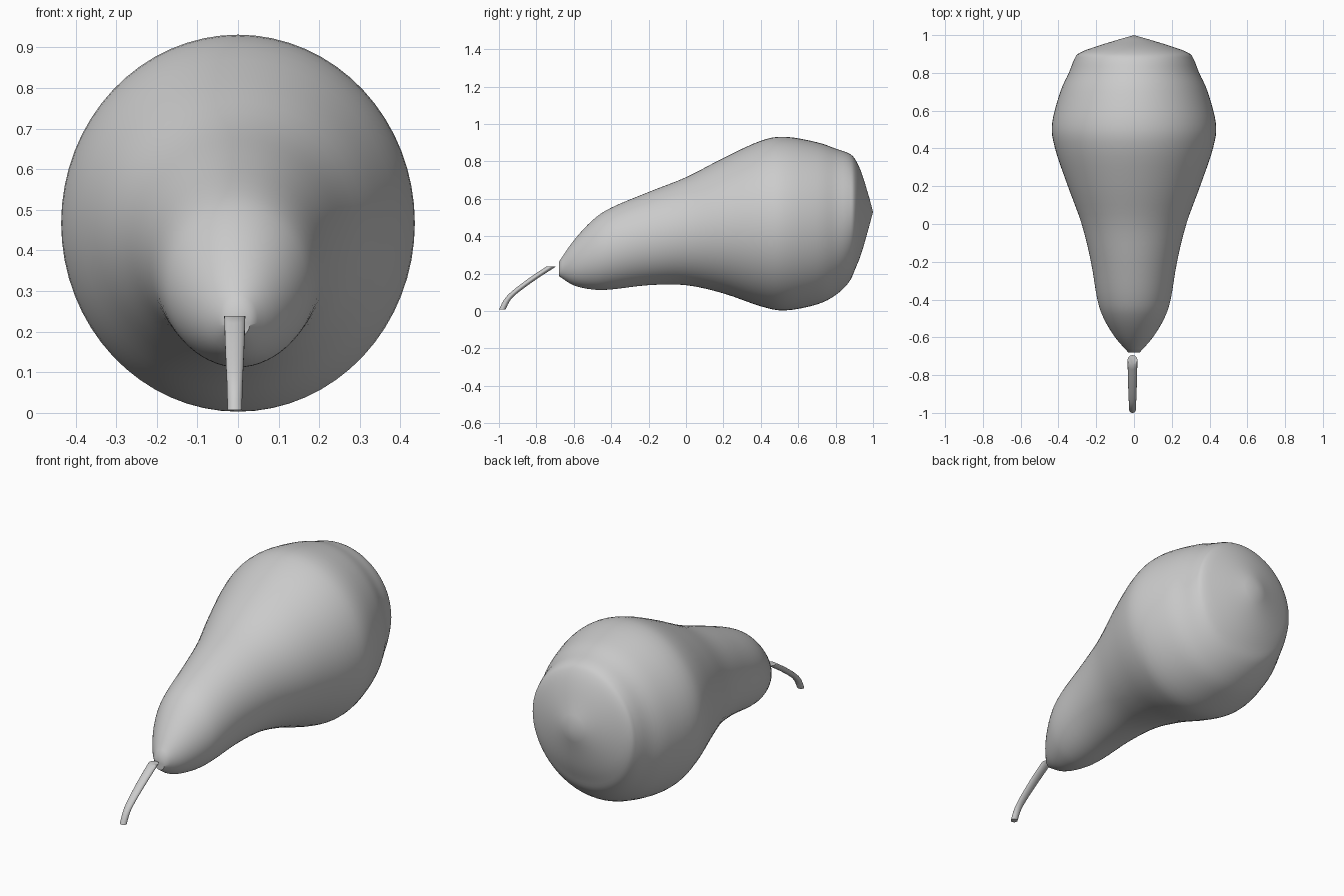
import bpy, bmesh, math
from mathutils import Vector

if "Cube" in bpy.data.objects:
    bpy.data.objects.remove(bpy.data.objects["Cube"])

grey = bpy.data.materials.new("plain_grey")
grey.diffuse_color = (0.6, 0.6, 0.6, 1)
grey.use_nodes = True
grey.node_tree.nodes["Principled BSDF"].inputs["Base Color"].default_value = grey.diffuse_color


def smooth_rows(rows, steps):
    """Catmull-Rom interpolation of rows of numbers."""
    pts = [Vector(r) for r in rows]
    out = []
    for i in range(len(pts) - 1):
        b, c = pts[i], pts[i + 1]
        a = pts[i - 1] if i else b * 2 - c
        d = pts[i + 2] if i + 2 < len(pts) else c * 2 - b
        for s in range(steps):
            t = s / steps
            out.append(0.5 * (2 * b + (c - a) * t + (2 * a - 5 * b + 4 * c - d) * t * t
                              + (3 * b - a - 3 * c + d) * t ** 3))
    return out + [pts[-1]]


def loft(name, rings, tip=None):
    """Skin closed rings of points, ending in a cap or a pointed tip."""
    bm = bmesh.new()
    loops = [[bm.verts.new(p) for p in ring] for ring in rings]
    n = len(loops[0])
    for a, b in zip(loops, loops[1:]):
        for i in range(n):
            j = (i + 1) % n
            bm.faces.new((a[i], a[j], b[j], b[i]))
    bm.faces.new(loops[0])
    if tip:
        t = bm.verts.new(tip)
        for i in range(n):
            bm.faces.new((loops[-1][i], loops[-1][(i + 1) % n], t))
    else:
        bm.faces.new(loops[-1])
    bmesh.ops.recalc_face_normals(bm, faces=bm.faces)
    me = bpy.data.meshes.new(name)
    bm.to_mesh(me)
    bm.free()
    me.materials.append(grey)
    ob = bpy.data.objects.new(name, me)
    bpy.context.collection.objects.link(ob)
    bpy.ops.object.select_all(action='DESELECT')
    ob.select_set(True)
    bpy.context.view_layer.objects.active = ob
    bpy.ops.object.shade_smooth_by_angle(angle=math.radians(50))
    return ob


def circle(n):
    return [(math.cos(2 * math.pi * i / n), math.sin(2 * math.pi * i / n)) for i in range(n)]


# Pear body: y, top z, bottom z, half width
body = [(-0.68, 0.262, 0.187, 0.03), (-0.6, 0.377, 0.137, 0.1), (-0.5, 0.485, 0.115, 0.16),
        (-0.4, 0.552, 0.115, 0.194), (-0.2, 0.636, 0.138, 0.228), (0, 0.715, 0.138, 0.277),
        (0.2, 0.818, 0.094, 0.35), (0.4, 0.91, 0.025, 0.418), (0.53, 0.931, 0.003, 0.434),
        (0.7, 0.902, 0.035, 0.39), (0.8, 0.868, 0.085, 0.345), (0.87, 0.843, 0.152, 0.317),
        (0.905, 0.81, 0.225, 0.29), (0.94, 0.735, 0.315, 0.2), (0.98, 0.605, 0.455, 0.07)]
rings = [[(w * c, y, (hi + lo) / 2 + (hi - lo) / 2 * s) for c, s in circle(64)]
         for y, hi, lo, w in smooth_rows(body, 4)]
loft("pear_body", rings, (0, 1.0, 0.53))

# Curved stem with level cut ends: y, z, half width, half depth
stem = [(-0.72, 0.238, 0.026, 0.026), (-0.82, 0.172, 0.024, 0.024),
        (-0.91, 0.105, 0.021, 0.021), (-0.955, 0.06, 0.019, 0.018), (-0.983, 0.007, 0.018, 0.017)]
rings = [[(-0.008 + rx * c, y + ry * s, z) for c, s in circle(20)]
         for y, z, rx, ry in smooth_rows(stem, 4)]
loft("stem", rings)
